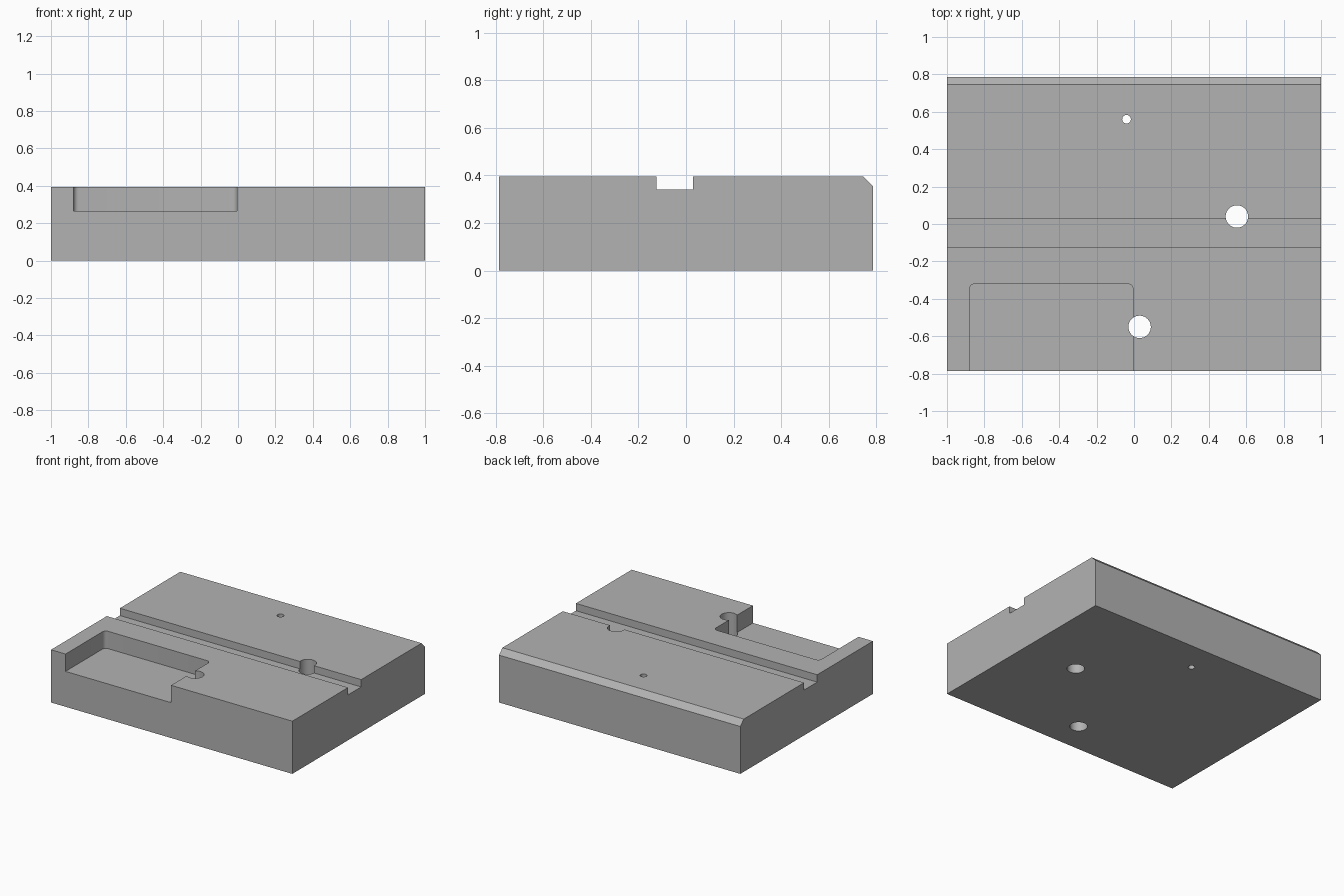
import bpy
import bmesh
from math import radians, cos, sin, pi

default = bpy.data.objects.get("Cube")
if default:
    bpy.data.objects.remove(default, do_unlink=True)

HALF_Y, TOP = 0.785, 0.395


def make_material(name, color):
    mat = bpy.data.materials.new(name)
    mat.use_nodes = True
    mat.diffuse_color = color
    mat.node_tree.nodes["Principled BSDF"].inputs["Base Color"].default_value = color
    return mat


def prism(name, points, direction, material):
    """Extrude a closed outline of 3D points along a direction."""
    bm = bmesh.new()
    face = bm.faces.new([bm.verts.new(p) for p in points])
    result = bmesh.ops.extrude_face_region(bm, geom=[face])
    verts = [g for g in result["geom"] if isinstance(g, bmesh.types.BMVert)]
    bmesh.ops.translate(bm, verts=verts, vec=direction)
    bmesh.ops.recalc_face_normals(bm, faces=bm.faces)
    mesh = bpy.data.meshes.new(name)
    bm.to_mesh(mesh)
    bm.free()
    mesh.materials.append(material)
    obj = bpy.data.objects.new(name, mesh)
    bpy.context.collection.objects.link(obj)
    return obj


def arc(cx, cy, r, start, end, steps):
    angles = [start + (end - start) * i / steps for i in range(steps + 1)]
    return [(cx + r * cos(a), cy + r * sin(a)) for a in angles]


def cut(target, cutter):
    """Subtract the cutter from the target, then discard it."""
    cutter.hide_render = True
    mod = target.modifiers.new(cutter.name, "BOOLEAN")
    mod.operation = "DIFFERENCE"
    mod.solver = "EXACT"
    mod.object = cutter
    bpy.context.view_layer.objects.active = target
    bpy.ops.object.modifier_apply(modifier=mod.name)
    bpy.data.objects.remove(cutter, do_unlink=True)


grey = make_material("machined grey", (0.45, 0.45, 0.45, 1))

# Block: side profile with cross groove and chamfered back edge
profile = [(-HALF_Y, 0), (HALF_Y, 0), (HALF_Y, 0.355), (0.745, TOP),
           (0.03, TOP), (0.03, 0.34), (-0.125, 0.34), (-0.125, TOP), (-HALF_Y, TOP)]
block = prism("machined_block", [(-1, y, z) for y, z in profile], (2, 0, 0), grey)

# Pocket open to the front, with rounded inner corners
left, right, back, r = -0.88, -0.005, -0.32, 0.028
outline = [(left, -1), (right, -1)]
outline += arc(right - r, back - r, r, 0, pi / 2, 6)
outline += arc(left + r, back - r, r, pi / 2, pi, 6)
cut(block, prism("pocket_cutter", [(x, y, 0.265) for x, y in outline], (0, 0, 0.4), grey))

# Vertical through holes
for x, y, radius in [(0.55, 0.04, 0.06), (0.03, -0.55, 0.06), (-0.04, 0.56, 0.023)]:
    circle = arc(x, y, radius, 0, 2 * pi, 40)[:-1]
    cut(block, prism("hole_cutter", [(px, py, -0.2) for px, py in circle], (0, 0, 1), grey))

# Smooth the round walls, keep edges sharp
bpy.ops.object.select_all(action="DESELECT")
block.select_set(True)
bpy.context.view_layer.objects.active = block
bpy.ops.object.shade_smooth_by_angle(angle=radians(30))
